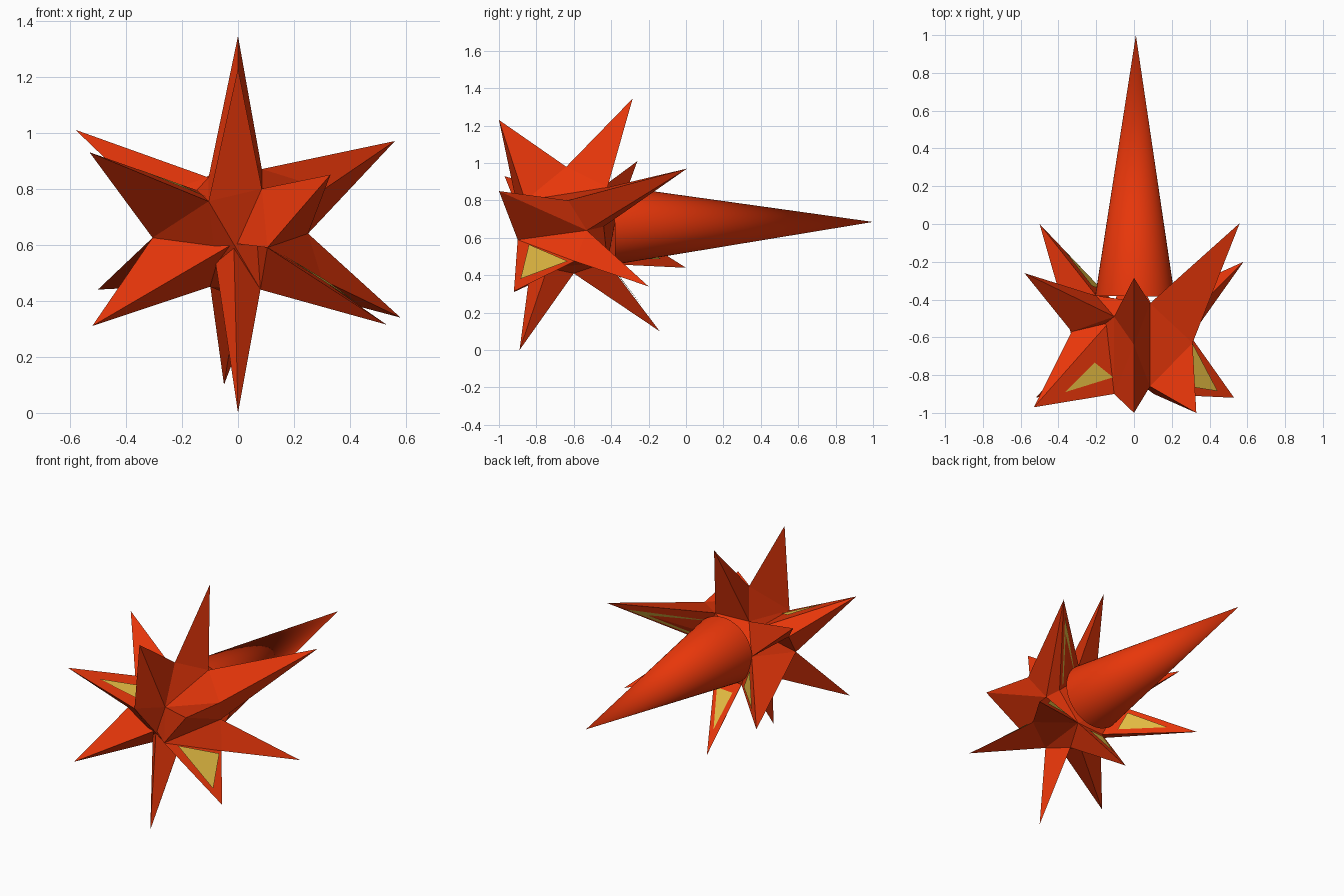
import bpy, bmesh, math
from mathutils import Vector as V

if "Cube" in bpy.data.objects:
    bpy.data.objects.remove(bpy.data.objects["Cube"])


def material(name, col):
    m = bpy.data.materials.new(name)
    m.diffuse_color = (*col, 1)
    m.use_nodes = True
    m.node_tree.nodes["Principled BSDF"].inputs["Base Color"].default_value = m.diffuse_color
    return m


red = material("orange red", (0.80, 0.037, 0.003))
gold = material("gold", (0.78, 0.50, 0.055))


def finish(name, bm, mat):
    me = bpy.data.meshes.new(name)
    bm.to_mesh(me)
    bm.free()
    me.materials.append(mat)
    ob = bpy.data.objects.new(name, me)
    bpy.context.collection.objects.link(ob)
    return ob


def hull(name, pts, mat):
    bm = bmesh.new()
    for p in pts:
        bm.verts.new(p)
    res = bmesh.ops.convex_hull(bm, input=bm.verts[:])
    junk = {g for g in res["geom_interior"] + res["geom_unused"]
            if isinstance(g, bmesh.types.BMVert) and g.is_valid}
    bmesh.ops.delete(bm, geom=list(junk), context='VERTS')
    bmesh.ops.recalc_face_normals(bm, faces=bm.faces[:])
    return finish(name, bm, mat)


# Corners of the small faceted core, where the spikes are rooted
core = {k: V(p) for k, p in dict(
    top=(0, -.64, .98),
    fl=(-.105, -.90, .755), fr=(.085, -.86, .80),
    fm=(-.015, -.81, .605), fr2=(.105, -.90, .59),
    r=(.31, -.63, .80), r2=(.25, -.53, .64),
    l=(-.305, -.68, .625), lu=(-.33, -.57, .77), lu2=(-.105, -.49, .78),
    bl=(-.105, -.49, .84), br=(.085, -.42, .87),
    rl=(.30, -.595, .475), fll=(-.08, -.75, .535), flr=(.08, -.74, .44),
    bot=(0, -.60, .41), ll=(-.10, -.62, .45),
    bbr=(.09, -.42, .47), bbl=(-.10, -.42, .46),
    backl=(-.2, -.38, .68), backr=(.22, -.44, .66)).items()}
hull("core", [p for k, p in core.items()
              if k not in ("top", "fr2", "lu", "lu2", "r", "rl")], red)
hull("top_ridge", [core[k] for k in "top fl fr bl br".split()], red)
hull("right_shoulder", [core[k] for k in "fr br r r2".split()], red)
hull("right_waist", [core[k] for k in "fr2 r2 rl flr bbr".split()], red)
middle = V((0, -.6, .62))

# Panel corners, as shares of tip, first root and second root
plain = [(.66, .17, .17), (.14, .72, .14), (.14, .14, .72)]
long = [(.80, .06, .14), (.04, .70, .26), (.04, .08, .88)]
upper = [(.62, .25, .13), (.02, .76, .22), (.25, .30, .45)]
lower = [(.74, .16, .10), (.03, .77, .20), (.07, .05, .88)]

# Spikes: tip position, root corners, and the pair of corners
# bounding the face that carries a gold panel, with its shape
spikes = {
    "top_back": ((0, -.285, 1.345), "top bl br", "", None),
    "top_front": ((0, -1, 1.23), "top fl fr", "", None),
    "left_up_back": ((-.58, -.26, 1.01), "bl lu backl", "", None),
    "left_up_front": ((-.53, -.97, .93), "fl lu2 lu l", "fl lu2", upper),
    "right_up_back": ((.56, .005, .97), "br r r2 backr", "br backr", long),
    "right_up_front": ((.33, -1, .85), "fr r r2 fr2 fm", "", None),
    "left_low_back": ((-.50, 0, .44), "l bbl backl", "bbl backl", plain),
    "left_low_front": ((-.52, -.92, .31), "l fm fll ll", "", None),
    "bottom_front": ((0, -.89, 0), "fll fm flr bot", "", None),
    "bottom_back": ((-.05, -.14, .10), "bot bbr bbl", "bbr bbl", plain),
    "right_low_front": ((.53, -.92, .315), "fr2 rl flr", "fr2 rl", lower),
    "right_low_back": ((.58, -.20, .34), "r2 rl bbr", "r2 bbr", plain),
}
for name, (tip, roots, panel, shape) in spikes.items():
    tip = V(tip)
    pts = [core[k] for k in roots.split()]
    hull("spike_" + name, pts + [tip, middle], red)
    if panel:
        # Thin gold triangle lying on one side of the spike
        a, b = (core[k] for k in panel.split())
        n = (a - tip).cross(b - tip).normalized()
        inside = (sum(pts, V()) / len(pts) + tip) / 2
        corners = [tip * t + a * u + b * w for t, u, w in shape]
        if n.dot(tip - inside) < 0:
            n = -n
            corners.reverse()
        bm = bmesh.new()
        bm.faces.new([bm.verts.new(p + n * .007) for p in corners])
        finish("gold_panel_" + name, bm, gold)

# Long smooth cone tail pointing backwards
base, end = V((.005, -.38, .668)), V((.01, 1, .685))
axis = end - base
bpy.ops.mesh.primitive_cone_add(vertices=48, radius1=.21, radius2=0,
                                depth=axis.length, location=(base + end) / 2)
tail = bpy.context.object
tail.name = "tail_cone"
tail.rotation_euler = axis.to_track_quat('Z', 'Y').to_euler()
tail.data.materials.append(red)
bpy.ops.object.shade_smooth_by_angle(angle=math.radians(35))
